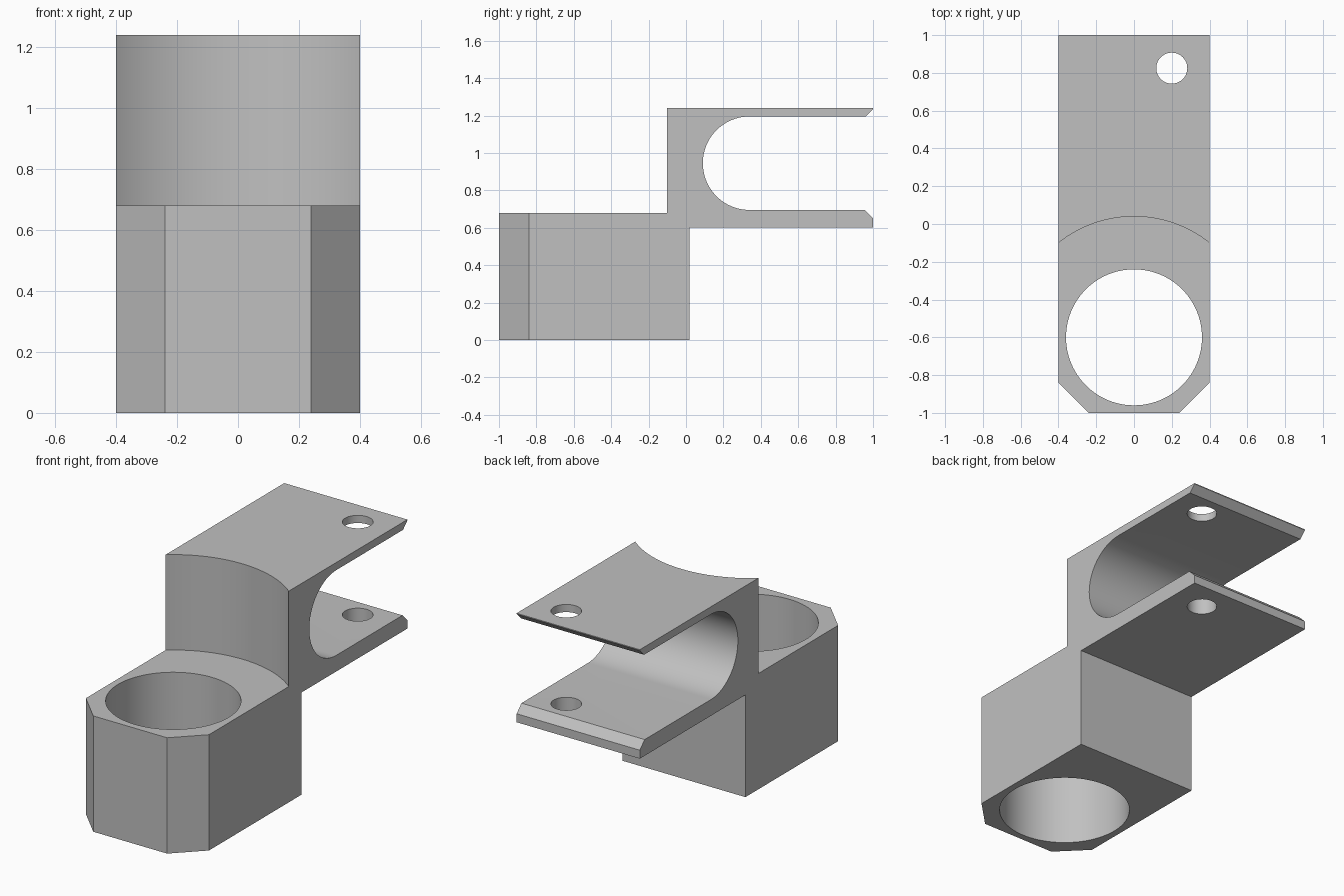
import bpy, bmesh, math

old = bpy.data.objects.get("Cube")
if old:
    bpy.data.objects.remove(old, do_unlink=True)

grey = bpy.data.materials.new("plain grey")
grey.use_nodes = True
color = (0.53, 0.53, 0.53, 1)
grey.diffuse_color = color
grey.node_tree.nodes["Principled BSDF"].inputs["Base Color"].default_value = color

HALF = 0.4          # half width of the bracket
BORE_Y = -0.6       # axis of the large bore


def add_object(name, bm):
    bmesh.ops.recalc_face_normals(bm, faces=bm.faces)
    mesh = bpy.data.meshes.new(name)
    bm.to_mesh(mesh)
    bm.free()
    mesh.materials.append(grey)
    obj = bpy.data.objects.new(name, mesh)
    bpy.context.collection.objects.link(obj)
    return obj


def cut_cylinder(target, x, y, radius, z0, z1, segments):
    """Cut an upright cylinder out of the target."""
    bm = bmesh.new()
    bmesh.ops.create_cone(bm, cap_ends=True, segments=segments,
                          radius1=radius, radius2=radius, depth=z1 - z0)
    bmesh.ops.translate(bm, verts=bm.verts, vec=(x, y, (z0 + z1) / 2))
    cutter = add_object("cutter", bm)
    cutter.hide_render = True
    mod = target.modifiers.new("cut", "BOOLEAN")
    mod.operation = "DIFFERENCE"
    mod.solver = "EXACT"
    mod.object = cutter
    bpy.context.view_layer.objects.active = target
    bpy.ops.object.modifier_apply(modifier=mod.name)
    bpy.data.objects.remove(cutter, do_unlink=True)


# Side profile (y, z): block, lower jaw, round slot, upper jaw
slot_y, slot_z, slot_r, steps = 0.34, 0.945, 0.25, 40
profile = [(-1, 0), (0.02, 0), (0.02, 0.6), (1, 0.6), (1, 0.65), (0.955, 0.695)]
for i in range(steps + 1):
    a = -math.pi / 2 - math.pi * i / steps
    profile.append((slot_y + slot_r * math.cos(a), slot_z + slot_r * math.sin(a)))
profile += [(0.96, 1.195), (1, 1.235), (1, 1.24), (-1, 1.24)]

# Extrude the profile across the width
bm = bmesh.new()
face = bm.faces.new([bm.verts.new((-HALF, y, z)) for y, z in profile])
extruded = bmesh.ops.extrude_face_region(bm, geom=[face])["geom"]
moved = [v for v in extruded if isinstance(v, bmesh.types.BMVert)]
bmesh.ops.translate(bm, verts=moved, vec=(2 * HALF, 0, 0))

# Cut off the front corners
for side in (-1, 1):
    corner = (side * (HALF - 0.16), -1, 0)
    geom = bm.verts[:] + bm.edges[:] + bm.faces[:]
    cut = bmesh.ops.bisect_plane(bm, geom=geom, plane_co=corner,
                                 plane_no=(side, -1, 0), clear_outer=True)
    rim = [e for e in cut["geom_cut"] if isinstance(e, bmesh.types.BMEdge)]
    bmesh.ops.contextual_create(bm, geom=rim)
bracket = add_object("clamp_bracket", bm)

# Curved shoulder, large bore and the bolt hole through both jaws
cut_cylinder(bracket, 0, BORE_Y, 0.64, 0.68, 1.5, 128)
cut_cylinder(bracket, 0, BORE_Y, 0.36, -0.2, 1.5, 96)
cut_cylinder(bracket, 0.2, 0.825, 0.082, 0.4, 1.5, 48)

bpy.ops.object.select_all(action="DESELECT")
bracket.select_set(True)
bpy.context.view_layer.objects.active = bracket
bpy.ops.object.shade_smooth_by_angle(angle=math.radians(25))
